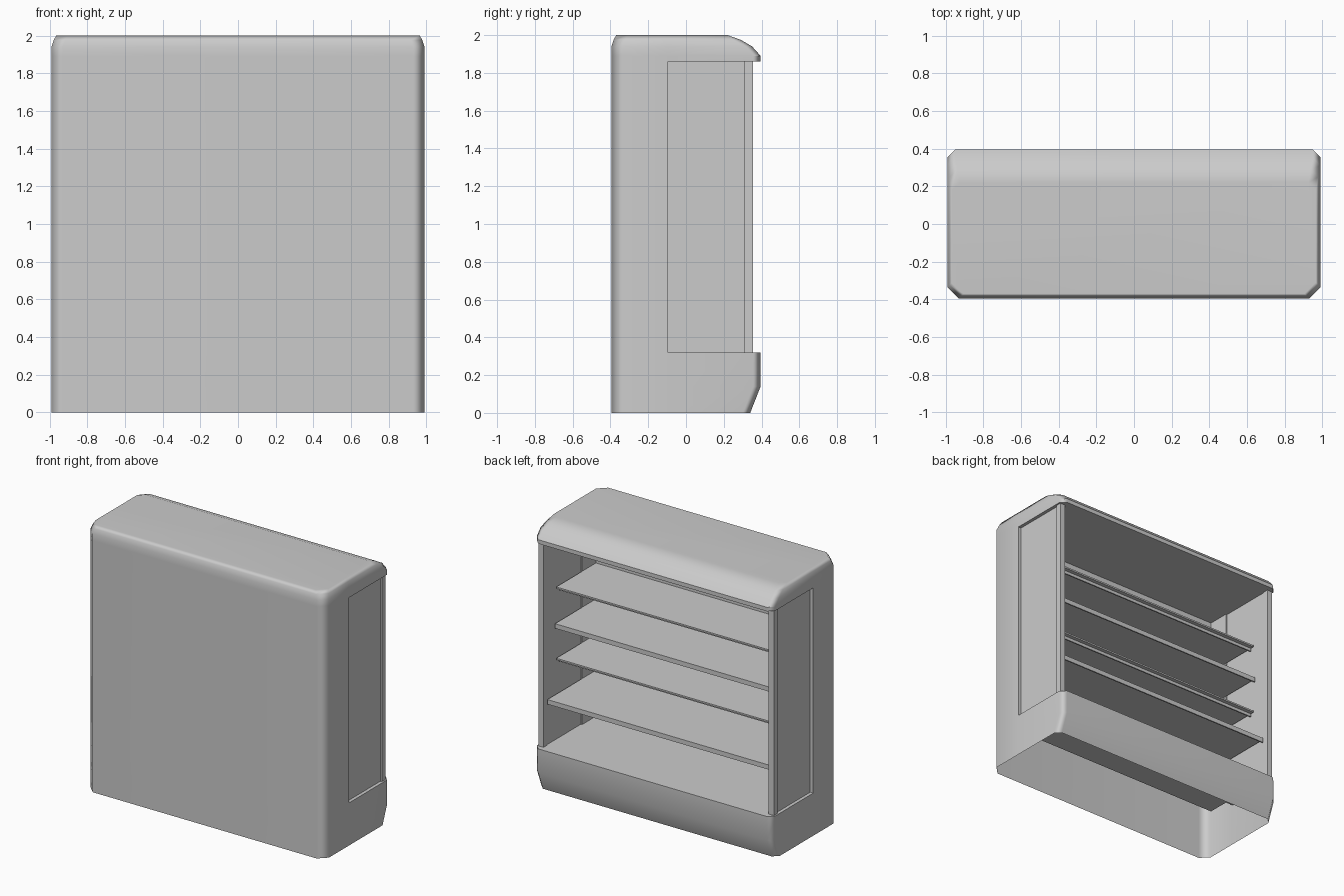
import bpy, bmesh

old = bpy.data.objects.get("Cube")
if old:
    bpy.data.objects.remove(old, do_unlink=True)

grey = bpy.data.materials.new("light_grey")
grey.use_nodes = True
GREY = (0.6, 0.6, 0.6, 1)
grey.diffuse_color = GREY
grey.node_tree.nodes["Principled BSDF"].inputs["Base Color"].default_value = GREY

DECK, CEILING, LIP, JAMB = 0.32, 1.86, 1.89, -0.095
INNER_X, INNER_Y = 0.93, -0.26


def finish(name, bm):
    mesh = bpy.data.meshes.new(name)
    bm.to_mesh(mesh)
    bm.free()
    mesh.materials.append(grey)
    obj = bpy.data.objects.new(name, mesh)
    bpy.context.collection.objects.link(obj)
    return obj


def box(name, x, y, z):
    """Box from (min, max) pairs."""
    bm = bmesh.new()
    bmesh.ops.create_cube(bm, size=1)
    for v in bm.verts:
        v.co = [r[0] + (c + 0.5) * (r[1] - r[0]) for c, r in zip(v.co, (x, y, z))]
    return finish(name, bm)


def outline(z, x, front, back):
    """Plan outline with cut corners, anticlockwise from the left jamb."""
    left = [(x, JAMB), (x, back - 0.04), (x - 0.04, back)]
    right = [(-px, py) for px, py in reversed(left)]
    nose = [(-x, front + 0.06), (0.06 - x, front), (x - 0.06, front), (x, front + 0.06)]
    return [(px, py, z) for px, py in left + right + nose]


# Outer shell: stacked outlines, open at the bottom and at the display side
rings = [outline(*r) for r in (
    (0, 0.99, -0.395, 0.34), (0.14, 0.99, -0.395, 0.395), (DECK, 0.99, -0.395, 0.395),
    (CEILING, 0.99, -0.395, 0.395), (LIP, 0.99, -0.395, 0.395),
    (1.94, 0.99, -0.395, 0.35), (1.975, 0.978, -0.383, 0.29), (2, 0.965, -0.37, 0.22))]
bm = bmesh.new()
loops = [[bm.verts.new(p) for p in ring] for ring in rings]
count = len(loops[0])
for level, (low, high) in enumerate(zip(loops, loops[1:])):
    for i in range(count):
        if level == 2 and i < 5:
            continue
        j = (i + 1) % count
        bm.faces.new((low[i], low[j], high[j], high[i]))
bm.faces.new(loops[-1])
bmesh.ops.dissolve_limit(bm, angle_limit=0.01, verts=bm.verts, edges=bm.edges)
shell = finish("outer_shell", bm)
bpy.ops.object.select_all(action="DESELECT")
shell.select_set(True)
bpy.context.view_layer.objects.active = shell
bpy.ops.object.shade_smooth_by_angle(angle=1.25)

# Crisp line above the canopy lip, and flat shading across the large faces
verts = shell.data.vertices
for edge in shell.data.edges:
    if all(abs(verts[v].co.z - LIP) < 0.001 and verts[v].co.y > 0 for v in edge.vertices):
        edge.use_edge_sharp = True
weighted = shell.modifiers.new("weighted_normals", "WEIGHTED_NORMAL")
weighted.keep_sharp = True

# Liner: jambs, cheeks and rear wall behind the shelves
path = [(0.99, JAMB), (INNER_X, JAMB), (INNER_X, INNER_Y),
        (-INNER_X, INNER_Y), (-INNER_X, JAMB), (-0.99, JAMB)]
bm = bmesh.new()
low, high = [[bm.verts.new((x, y, z)) for x, y in path] for z in (DECK, CEILING)]
for i in range(len(path) - 1):
    bm.faces.new((low[i], low[i + 1], high[i + 1], high[i]))
finish("inner_liner", bm)

# Deck facing up and ceiling facing down, both ending at the liner
for name, ring, z, step in (("deck", rings[2], DECK, 1), ("ceiling", rings[3], CEILING, -1)):
    bm = bmesh.new()
    points = [p[:2] for p in ring[1:5]] + path[::-1]
    bm.faces.new([bm.verts.new((x, y, z)) for x, y in points[::step]])
    finish(name, bm)

# Recessed end panels and corner posts
for side, s in (("left", 1), ("right", -1)):
    def span(a, b):
        return sorted((s * a, s * b))
    box(side + "_end_panel", span(0.94, 0.965), (JAMB, 0.31), (DECK, CEILING))
    box(side + "_post", span(0.935, 0.978), (0.31, 0.355), (DECK, CEILING))

# Shelves: (height, front edge, set-back of the front rail)
for n, (z, front, back) in enumerate(
        ((1.47, 0.21, 0.03), (1.2, 0.225, 0), (0.935, 0.21, 0.03), (0.665, 0.315, 0)), 1):
    wide = (-INNER_X, INNER_X)
    box(f"shelf_{n}", wide, (INNER_Y, front), (z - 0.012, z))
    box(f"shelf_rail_{n}", wide, (front - back - 0.01, front - back), (z - 0.035, z - 0.012))
